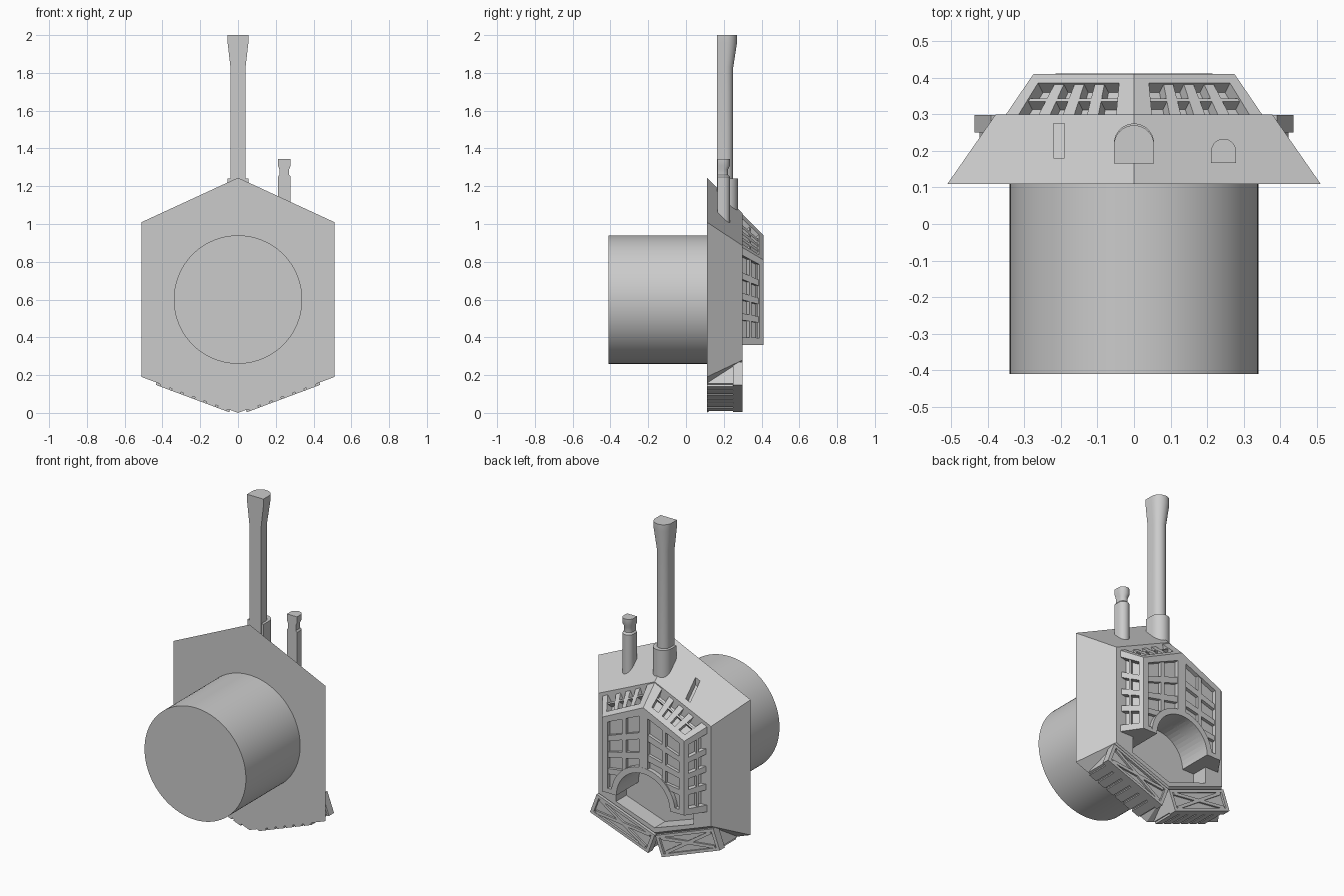
import bpy, bmesh
from math import cos, sin, pi
from mathutils import Vector

if "Cube" in bpy.data.objects:
    bpy.data.objects.remove(bpy.data.objects["Cube"])

grey = bpy.data.materials.new("plain_grey")
grey.use_nodes = True
grey.diffuse_color = (0.6, 0.6, 0.6, 1)
grey.node_tree.nodes["Principled BSDF"].inputs["Base Color"].default_value = (0.6, 0.6, 0.6, 1)


def loft(bm, rings):
    """Skin a list of equal-length rings and cap both ends."""
    rows = [[bm.verts.new(p) for p in r] for r in rings]
    n = len(rows[0])
    faces = [bm.faces.new(rows[0]), bm.faces.new(rows[-1])]
    for a, b in zip(rows, rows[1:]):
        for i in range(n):
            j = (i + 1) % n
            faces.append(bm.faces.new((a[i], a[j], b[j], b[i])))
    bmesh.ops.recalc_face_normals(bm, faces=faces)


def finish(name, bm, smooth=False):
    me = bpy.data.meshes.new(name)
    bm.to_mesh(me)
    bm.free()
    ob = bpy.data.objects.new(name, me)
    bpy.context.collection.objects.link(ob)
    me.materials.append(grey)
    if smooth:
        bpy.ops.object.select_all(action="DESELECT")
        ob.select_set(True)
        bpy.context.view_layer.objects.active = ob
        bpy.ops.object.shade_smooth_by_angle()
    return ob


def solid(name, rings, smooth=False):
    bm = bmesh.new()
    loft(bm, rings)
    return finish(name, bm, smooth)


def at_y(pts, y):
    return [(x, y, z) for x, z in pts]


def cut(ob, cutter):
    m = ob.modifiers.new("cut", "BOOLEAN")
    m.object, m.operation, m.solver = cutter, "DIFFERENCE", "EXACT"
    m.use_self = True
    cutter.hide_render = True
    cutter.hide_viewport = True
    cutter.display_type = "WIRE"


def hexagon(w, top, up, low, bottom):
    return [(0, top), (w, up), (w, low), (0, bottom), (-w, low), (-w, up)]


# Tapered hexagonal hull
hull = solid("hull", [at_y(hexagon(.51, 1.245, 1.01, .19, 0), .11),
                      at_y(hexagon(.378, 1.055, .885, .28, .14), .3)])

# Large drum on the front
circle = [(.34 * cos(a * pi / 48), .6 + .34 * sin(a * pi / 48)) for a in range(96)]
solid("drum", [at_y(circle, -.41), at_y(circle, .12)], True)

# Arched recess in the lower back
arc = [(.18 * cos(a * pi / 24), .36 + .18 * sin(a * pi / 24)) for a in range(25)]
opening = arc + [(-.26, .36), (-.26, .26), (0, .17), (.26, .26), (.26, .36)]
arch_cutter = solid("arch_cutter", [at_y(opening, .2), at_y(opening, .5)])
cut(hull, arch_cutter)

# Narrow slot in the upper right slope
slot = [(-.22, .8), (-.19, .8), (-.19, 1.3), (-.22, 1.3)]
floor = [(x, y, 1.22 - .47 * abs(x) - y + .11 + dz)
         for dz in (-.02, .2) for x, y in ((-.22, .18), (-.19, .18), (-.19, .275), (-.22, .275))]
slot_cutter = solid("slot_cutter", [floor[:4], floor[4:]])
cut(hull, slot_cutter)

# Cage core behind the lattice
def house(w, top, up):
    return [(0, top), (w, up), (w, .36), (-w, .36), (-w, up)]


core = solid("cage_core", [at_y(house(.325, 1.01, .85), .28), at_y(house(.25, .905, .785), .385)])
cut(core, arch_cutter)


# Lattice panels, laid out in unit coordinates over each cage face
def panel(bm, corners, frame, bars_u, bars_v, depth=.04):
    a, b, c, d = (Vector(p) for p in corners)
    normal = (b - a).cross(d - a).normalized()
    if normal.dot((a + c) / 2 - Vector((0, .2, .6))) < 0:
        normal.negate()

    def strip(u0, u1, v0, v1, drop=0):
        top = [a.lerp(b, u).lerp(d.lerp(c, u), v) - normal * drop
               for u, v in ((u0, v0), (u1, v0), (u1, v1), (u0, v1))]
        loft(bm, [top, [p - normal * (depth - drop) for p in top]])

    left, right, low, high = frame
    for s in ((0, left, 0, 1), (1 - right, 1, 0, 1), (0, 1, 0, low), (0, 1, 1 - high, 1)):
        if s[0] < s[1] and s[2] < s[3]:
            strip(*s)
    for n, wide, across in ((bars_u, .09, True), (bars_v, .07, False)):
        lo, hi = (left, 1 - right) if across else (low, 1 - high)
        for i in range(1, n):
            m = lo + (hi - lo) * i / n
            if across:
                strip(m - wide / 2, m + wide / 2, low, 1 - high, .006)
            else:
                strip(left, 1 - right, m - wide / 2, m + wide / 2, .006)


bm = bmesh.new()
for s in (1, -1):
    top_in, top_out = (0, .3, 1.05), (s * .35, .3, .875)
    end_in, end_out = (0, .41, .94), (s * .275, .41, .81)
    foot_out, foot_end = (s * .35, .3, .36), (s * .275, .41, .36)
    panel(bm, ((0, .41, .36), foot_end, end_out, end_in), (.1, .13, .06, .08), 2, 4)
    panel(bm, (foot_out, foot_end, end_out, top_out), (0, .2, .08, .08), 2, 4)
    panel(bm, (top_in, top_out, end_out, end_in), (.14, .1, 0, .22), 4, 2)
lattice = finish("cage_lattice", bm)
cut(lattice, arch_cutter)

# Raised rim around the arch
bm = bmesh.new()
ring = []
for i in range(25):
    a = i * pi / 24
    ring.append([(r * cos(a), y, .36 + r * sin(a)) for r, y in
                 ((.18, .29), (.215, .29), (.215, .411), (.18, .411))])
loft(bm, ring)
finish("arch_rim", bm, True)


# Posts with a flat front and a round back
def post(name, x, front, levels):
    rings = []
    for half, length, z in levels:
        back = [(x + half * cos(a * pi / 16), front + length - half + half * sin(a * pi / 16), z)
                for a in range(17)]
        rings.append([(x + half, front, z)] + back + [(x - half, front, z)])
    solid(name, rings, True)


post("tall_post", 0, .165, [(.04, .085, 1), (.04, .085, 1.83), (.055, .105, 1.96), (.055, .105, 2)])
post("tall_post_collar", 0, .168, [(.055, .107, .98), (.055, .107, 1.24)])
post("short_post", .245, .167, [(.034, .066, .92), (.034, .066, 1.25), (.026, .056, 1.26),
                                (.026, .056, 1.29), (.034, .066, 1.31), (.034, .066, 1.345)])

# Ribbed blocks with crossed end plates under the lower slopes
for s, side in ((1, "left"), (-1, "right")):
    def slope(x0, x1, low, high):
        """Four corners parallel to the lower hull edge."""
        along = Vector((.51, .19)).normalized()
        up = Vector((-along.y, along.x))
        pts = [along * t + up * h for t, h in ((x0, low), (x1, low), (x1, high), (x0, high))]
        return [(s * p.x, p.y) for p in pts]

    def block(bm, rect, y0, y1):
        loft(bm, [at_y(rect, y0), at_y(rect, y1)])

    bm = bmesh.new()
    block(bm, slope(.05, .45, -.002, .1), .112, .26)
    for i in range(6):
        block(bm, slope(.06 + i * .065, .112 + i * .065, -.013, .01), .112, .26)
    finish(side + "_ribbed_block", bm)

    bm = bmesh.new()
    block(bm, slope(.045, .46, -.013, .115), .25, .285)
    for r in ((.045, .46, -.013, .004), (.045, .46, .098, .115),
              (.045, .065, -.013, .115), (.44, .46, -.013, .115)):
        block(bm, slope(*r), .28, .298)
    a, b, c, d = (Vector(p) for p in slope(.075, .43, .008, .094))
    for p, q in ((a, c), (b, d)):
        w = Vector((p.y - q.y, q.x - p.x)).normalized() * .009
        block(bm, [p - w, q - w, q + w, p + w], .28, .296)
    finish(side + "_cross_plate", bm)
